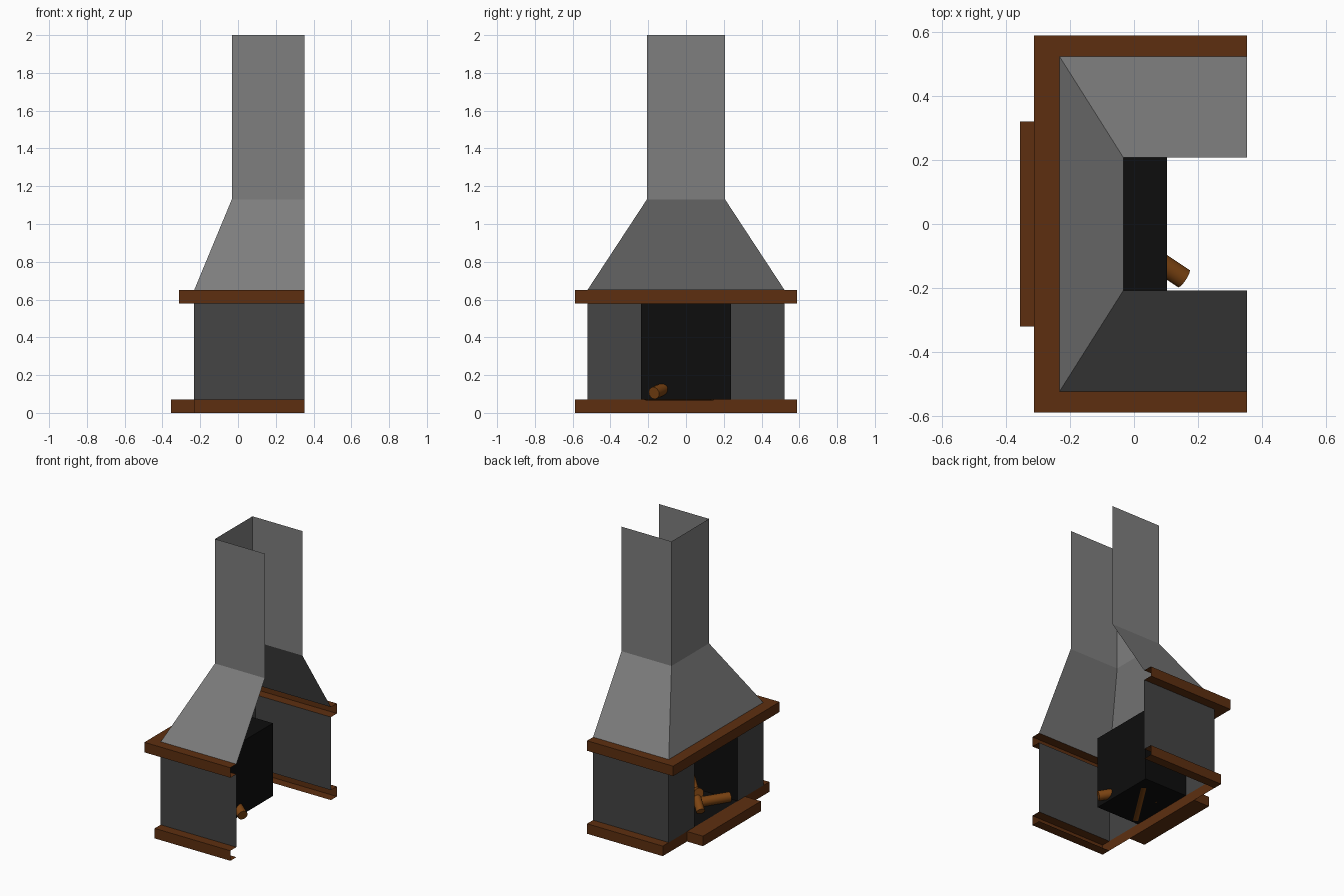
import bpy, bmesh
from mathutils import Vector

if "Cube" in bpy.data.objects:
    bpy.data.objects.remove(bpy.data.objects["Cube"])


def material(name, rgb):
    m = bpy.data.materials.new(name)
    m.diffuse_color = (*rgb, 1)
    m.use_nodes = True
    m.node_tree.nodes["Principled BSDF"].inputs["Base Color"].default_value = m.diffuse_color
    return m


WOOD = material("dark_wood", (0.11, 0.028, 0.005))
LOG = material("log_brown", (0.20, 0.057, 0.006))
HOOD = material("hood_grey", (0.21, 0.21, 0.21))
STONE = material("dark_stone", (0.058, 0.058, 0.058))
SOOT = material("soot_black", (0.004, 0.004, 0.004))

BACK = 0.353     # open rear edge against the house wall
FRONT = -0.232   # front of the body
HALF = 0.522     # half width of the body
BOX = 0.238      # half width of the fire opening
Z_BASE, Z_WALL, Z_MANTEL, Z_HOOD, Z_TOP = 0.07, 0.58, 0.65, 1.13, 2.0


def finish(name, bm, mat, ref):
    """Weld, point the open sheets away from ref, and create the object."""
    bmesh.ops.remove_doubles(bm, verts=bm.verts, dist=1e-5)
    bm.normal_update()
    for f in bm.faces:
        if f.normal.dot(f.calc_center_median() - Vector(ref)) < 0:
            f.normal_flip()
    me = bpy.data.meshes.new(name)
    bm.to_mesh(me)
    bm.free()
    me.materials.append(mat)
    ob = bpy.data.objects.new(name, me)
    bpy.context.collection.objects.link(ob)
    return ob


def loft(name, rings, mat, ref):
    """Open sheet through a list of equally long point rows."""
    bm = bmesh.new()
    rows = [[bm.verts.new(p) for p in r] for r in rings]
    for a, b in zip(rows, rows[1:]):
        for i in range(len(a) - 1):
            bm.faces.new((a[i], a[i + 1], b[i + 1], b[i]))
    return finish(name, bm, mat, ref)


def u_path(x, y, z):
    """U shape in plan, open towards the back."""
    return [(BACK, -y, z), (x, -y, z), (x, y, z), (BACK, y, z)]


def box(name, lo, hi, mat, skip=None):
    """Box between two corners, without the face whose normal is skip."""
    lo, hi = Vector(lo), Vector(hi)
    mid = (lo + hi) / 2
    bm = bmesh.new()
    bmesh.ops.create_cube(bm, size=1)
    for v in bm.verts:
        v.co = Vector(c * d for c, d in zip(v.co, hi - lo)) + mid
    bm.normal_update()
    if skip:
        gone = [f for f in bm.faces if f.normal.dot(Vector(skip)) > 0.9]
        bmesh.ops.delete(bm, geom=gone, context='FACES')
    return finish(name, bm, mat, mid)


# Chimney and sloping hood
loft("chimney", [u_path(-0.033, 0.207, Z_HOOD), u_path(-0.033, 0.207, Z_TOP)],
     HOOD, (0.1, 0, 1.5))
loft("hood", [u_path(FRONT, HALF, Z_MANTEL), u_path(-0.033, 0.207, Z_HOOD)],
     HOOD, (0.1, 0, 0.7))

# Mantel: hollow channel running round three sides
loft("mantel", [u_path(FRONT, HALF, Z_MANTEL), u_path(-0.312, 0.588, Z_MANTEL),
                u_path(-0.312, 0.588, Z_WALL), u_path(FRONT, HALF, Z_WALL)],
     WOOD, (0.1, 0, 0.615))

# Side walls with front cheeks, and side plinths
for s, side in ((-1, "right"), (1, "left")):
    plan = [(BACK, s * HALF), (FRONT, s * HALF), (FRONT, s * BOX)]
    loft("wall_" + side, [[(x, y, z) for x, y in plan] for z in (Z_BASE, Z_WALL)],
         STONE, (0.1, 0, 0.3))
    section = [(HALF, Z_BASE), (0.588, Z_BASE), (0.588, 0), (HALF, 0)]
    loft("plinth_" + side, [[(x, s * y, z) for y, z in section] for x in (FRONT, BACK)],
         WOOD, (0.1, 0, 0.035))

# Front of the plinth and the projecting hearth slab
loft("plinth_front", [[(FRONT, -0.588, z), (FRONT, 0.588, z)] for z in (0, Z_BASE)],
     WOOD, (0.1, 0, 0.035))
box("hearth", (-0.355, -0.32, 0), (FRONT, 0.32, Z_BASE), WOOD, (1, 0, 0))

# Firebox, open at the front
box("firebox", (FRONT, -BOX, Z_BASE), (0.103, BOX, Z_WALL - 0.001), SOOT, (-1, 0, 0))


# Logs
def log(name, a, b, r):
    a, b = Vector(a), Vector(b)
    bm = bmesh.new()
    bmesh.ops.create_cone(bm, cap_ends=True, segments=14, radius1=r, radius2=r,
                          depth=(b - a).length)
    q = (b - a).to_track_quat('Z', 'Y')
    for v in bm.verts:
        v.co = q @ v.co + (a + b) / 2
    ob = finish(name, bm, LOG, (a + b) / 2)
    bpy.context.view_layer.objects.active = ob
    ob.select_set(True)
    bpy.ops.object.shade_smooth_by_angle()
    ob.select_set(False)


log("log_floor", (0.036, 0.14, 0.098), (-0.19, -0.21, 0.098), 0.033)
log("log_rear", (0.155, -0.17, 0.105), (-0.10, 0.0, 0.18), 0.033)
log("log_leaning", (-0.155, 0.06, 0.09), (0.03, -0.09, 0.24), 0.028)
